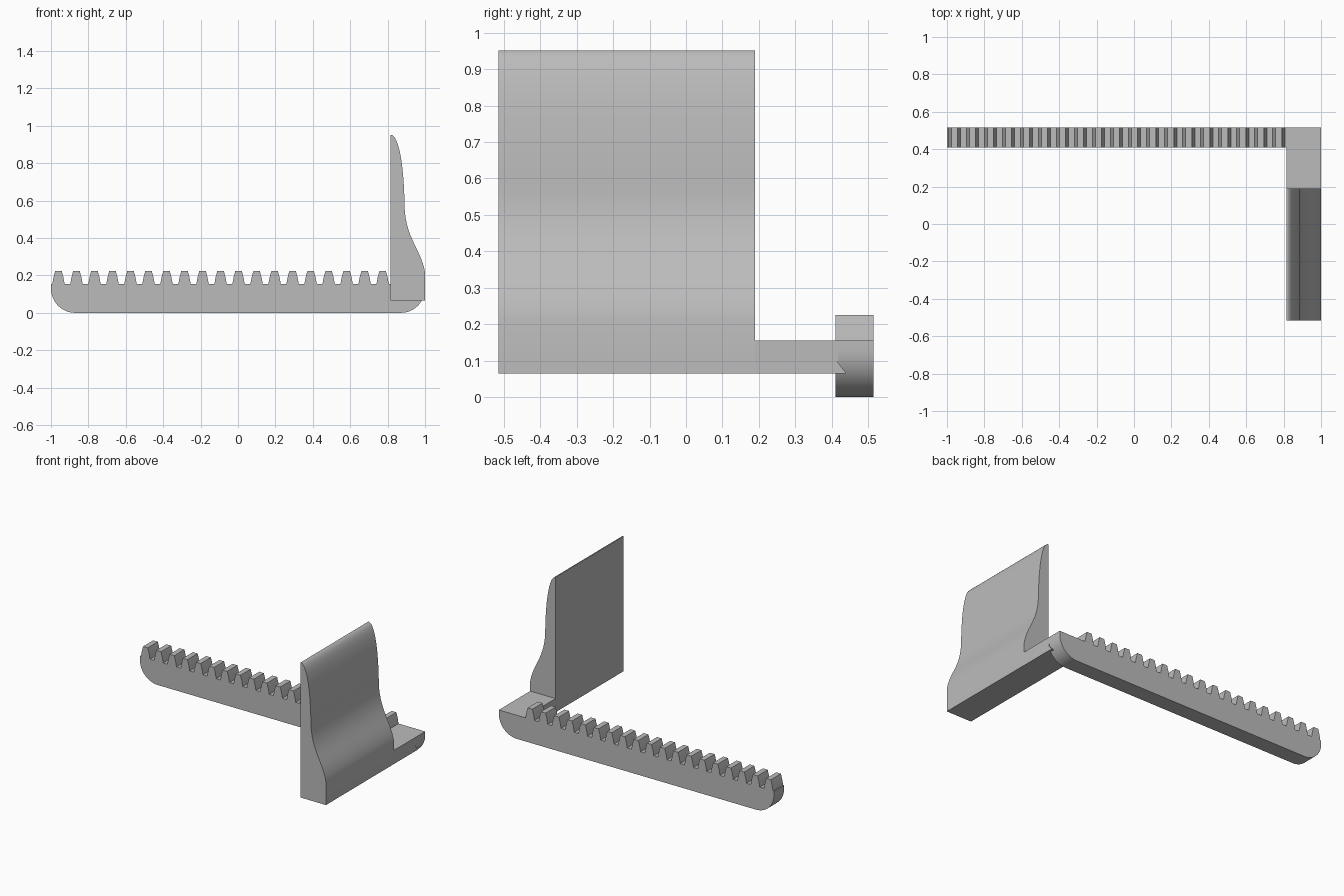
import bpy, math
from mathutils import Vector
from mathutils.geometry import interpolate_bezier

cube = bpy.data.objects.get("Cube")
if cube:
    bpy.data.objects.remove(cube)

grey = bpy.data.materials.new("light_grey")
grey.use_nodes = True
colour = (0.5, 0.5, 0.5, 1)
grey.diffuse_color = colour
grey.node_tree.nodes["Principled BSDF"].inputs["Base Color"].default_value = colour


def extrude(name, outline, start, end, along_y=True):
    """Extrude an XZ outline along Y, or a YZ outline along X."""
    n = len(outline)
    verts = [(a, d, b) if along_y else (d, a, b)
             for d in (start, end) for a, b in outline]
    faces = [tuple(range(n)), tuple(range(2 * n - 1, n - 1, -1))]
    faces += [(i, i + n, (i + 1) % n + n, (i + 1) % n) for i in range(n)]
    if not along_y:
        faces = [f[::-1] for f in faces]
    mesh = bpy.data.meshes.new(name)
    mesh.from_pydata(verts, [], faces)
    mesh.materials.append(grey)
    obj = bpy.data.objects.new(name, mesh)
    bpy.context.collection.objects.link(obj)
    bpy.ops.object.select_all(action="DESELECT")
    obj.select_set(True)
    bpy.context.view_layer.objects.active = obj
    bpy.ops.object.shade_smooth_by_angle(angle=math.radians(22))
    return obj


def bezier(*points, steps=16):
    return [tuple(p)[:2] for p in interpolate_bezier(*map(Vector, points), steps)]


ROOT, TIP, RADIUS = 0.155, 0.225, 0.13
INNER, BOTTOM = 0.815, 0.065

# Toothed rack: rounded lower corners, then the teeth from right to left
rack = []
for side, first in ((-1, 180), (1, 270)):
    for i in range(13):
        a = math.radians(first + 90 * i / 12)
        rack.append((side * (1 - RADIUS) + RADIUS * math.cos(a),
                     RADIUS + RADIUS * math.sin(a)))
rack.append((1, ROOT))
tooth = [(0.033, ROOT), (0.026, 0.192), (0.017, TIP)]
for i in reversed(range(19)):
    centre = -0.96 + i * 0.0963
    rack += [(centre + w, z) for w, z in tooth]
    rack += [(centre - w, z) for w, z in reversed(tooth)]
rack.append((-1, ROOT))
extrude("toothed_rack", rack, 0.41, 0.515)

# Tall plate with a flowing outer face
plate = [(INNER, BOTTOM), (1, BOTTOM)]
plate += bezier((1, 0.215), (0.98, 0.345), (0.887, 0.4), (0.89, 0.6))
plate += bezier((0.89, 0.6), (0.885, 0.8), (0.86, 0.94), (0.82, 0.952))[1:]
plate.append((INNER, 0.952))
extrude("curved_plate", plate, -0.515, 0.19)

# Low arm joining plate and rack, with a bevelled lower tip
arm = [(0.19, BOTTOM), (0.44, BOTTOM), (0.417, 0.095), (0.417, ROOT), (0.19, ROOT)]
extrude("connecting_arm", arm, INNER, 1, along_y=False)
